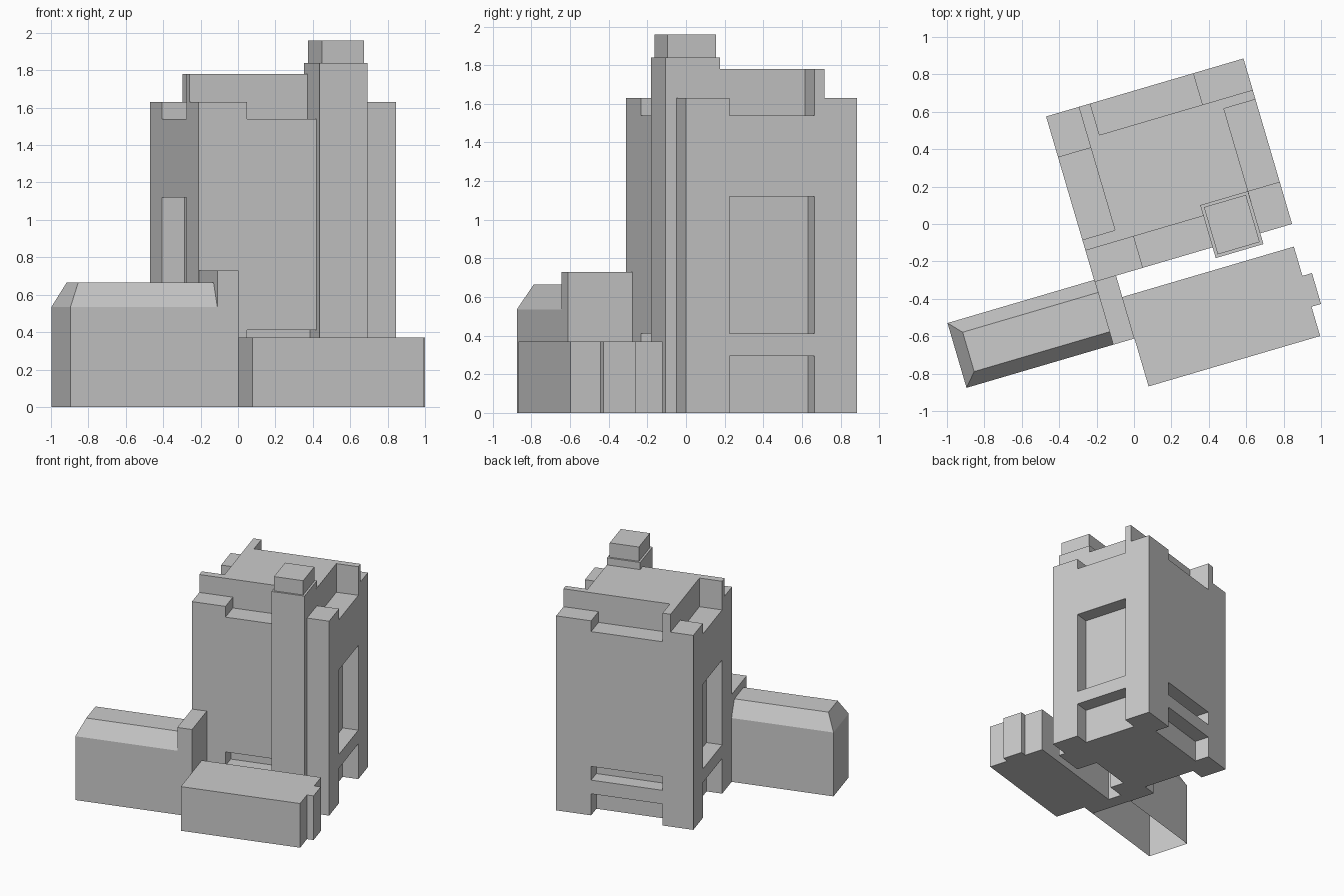
import bpy, bmesh, math

if "Cube" in bpy.data.objects:
    bpy.data.objects.remove(bpy.data.objects["Cube"])

TURN = math.radians(16.37)  # whole building is turned about z

stone = bpy.data.materials.new("light grey")
stone.diffuse_color = (0.6, 0.6, 0.6, 1)
stone.use_nodes = True
stone.node_tree.nodes["Principled BSDF"].inputs["Base Color"].default_value = stone.diffuse_color


def rect(u0, u1, v0, v1):
    return [(u0, v0), (u1, v0), (u1, v1), (u0, v1)]


def add_loft(bm, rings, bottom=True):
    """Join stacked plan outlines [(outline, z), ...] into a solid."""
    loops = [[bm.verts.new((u, v, z)) for u, v in outline] for outline, z in rings]
    n = len(loops[0])
    for low, high in zip(loops, loops[1:]):
        for i in range(n):
            j = (i + 1) % n
            bm.faces.new((low[i], low[j], high[j], high[i]))
    if bottom:
        bm.faces.new(loops[0][::-1])
    bm.faces.new(loops[-1])


def make(name, solids, bottom=True):
    bm = bmesh.new()
    for rings in solids:
        add_loft(bm, rings, bottom)
    mesh = bpy.data.meshes.new(name)
    bm.to_mesh(mesh)
    bm.free()
    mesh.materials.append(stone)
    obj = bpy.data.objects.new(name, mesh)
    obj.rotation_euler.z = TURN
    bpy.context.collection.objects.link(obj)
    return obj


def prism(outline, z0, z1):
    return [(outline, z0), (outline, z1)]


# Main block
U0, U1, V0, V1 = -0.289, 0.811, -0.238, 0.684
main = make("main_block", [prism(rect(U0, U1, V0, V1), 0, 1.63)])

# Recesses: parapet notches, tall windows and low openings on each wall
D, OUT = 0.125, 0.1
cuts = [
    prism(rect(U0 - OUT, -0.107, -0.003, 0.456), 1.54, 1.8),
    prism(rect(0.635, U1 + OUT, -0.003, 0.456), 1.54, 1.8),
    prism(rect(-0.02, 0.53, V0 - OUT, -0.063), 1.54, 1.8),
    prism(rect(-0.043, 0.53, 0.509, V1 + OUT), 1.54, 1.8),
]
for z0, z1 in ((-0.1, 0.295), (0.41, 1.12)):
    cuts.append(prism(rect(U0 - OUT, U0 + D, -0.003, 0.456), z0, z1))
    cuts.append(prism(rect(U1 - D, U1 + OUT, -0.003, 0.456), z0, z1))
for z0, z1 in ((-0.1, 0.18), (0.295, 0.41)):
    cuts.append(prism(rect(-0.02, 0.53, V0 - OUT, V0 + D), z0, z1))
    cuts.append(prism(rect(-0.043, 0.53, V1 - D, V1 + OUT), z0, z1))
cutter = make("recess_cutter", cuts)
mod = main.modifiers.new("recesses", "BOOLEAN")
mod.operation = "DIFFERENCE"
mod.solver = "EXACT"
mod.object = cutter
bpy.context.view_layer.objects.active = main
bpy.ops.object.modifier_apply(modifier=mod.name)
bpy.data.objects.remove(cutter)

# Raised roof with a fin wall reaching out at the corners
roof = [(U0, -0.063), (0.635, -0.063), (0.635, 0.456), (U1, 0.456), (U1, 0.509),
        (-0.043, 0.509), (-0.043, V1), (-0.107, V1), (-0.107, -0.003), (U0, -0.003)]
make("raised_roof", [prism(roof, 1.63, 1.78)])

# Front tower and its smaller cap
make("tower", [prism(rect(0.368, 0.634, -0.298, -0.003), 0, 1.84)])
make("tower_cap", [prism(rect(0.384, 0.618, -0.282, -0.019), 1.84, 1.96)])

# Left wing with sloped eaves, open underneath
W = (-1.106, -0.288, -0.588, -0.227)
make("left_wing", [[(rect(*W), 0), (rect(*W), 0.535),
                    (rect(W[0] + 0.064, W[1], W[2] + 0.072, W[3] - 0.07), 0.665)]],
     bottom=False)

# Link between wing, main block and front annex
make("link_block", [prism(rect(-0.288, -0.17, -0.588, V0), 0, 0.73)])

# Low front annex with a shallow bay on its right end
annex = [(-0.17, -0.855), (0.786, -0.855), (0.786, -0.692), (0.839, -0.692),
         (0.839, -0.52), (0.786, -0.52), (0.786, -0.357), (-0.17, -0.357)]
make("front_annex", [prism(annex, 0, 0.37)])
